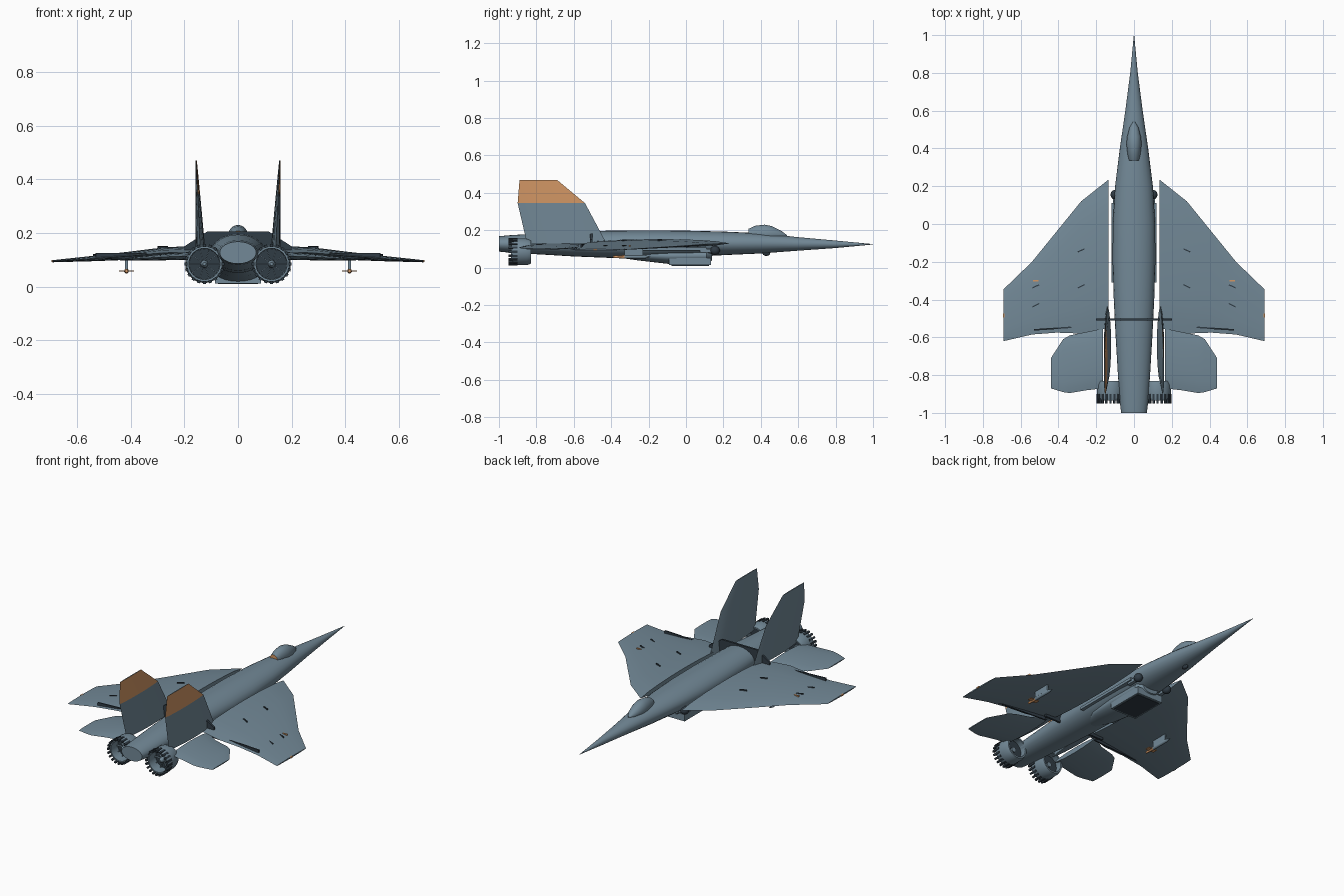
import bpy, bmesh
from math import sin, cos, pi, radians
from mathutils import Matrix, Vector

cube = bpy.data.objects.get("Cube")
if cube:
    bpy.data.objects.remove(cube, do_unlink=True)


def material(name, rgb):
    m = bpy.data.materials.new(name)
    m.use_nodes = True
    col = (*rgb, 1)
    m.diffuse_color = col
    m.node_tree.nodes["Principled BSDF"].inputs["Base Color"].default_value = col
    return m


BLUE = material("steel blue", (0.17, 0.25, 0.31))
DARK = material("dark slate", (0.03, 0.045, 0.06))
ORANGE = material("orange", (0.65, 0.31, 0.13))


def finish(name, bm, *mats, smooth=True, rule=None):
    bmesh.ops.recalc_face_normals(bm, faces=bm.faces)
    bm.normal_update()
    if rule:
        for f in bm.faces:
            f.material_index = rule(f)
    me = bpy.data.meshes.new(name)
    bm.to_mesh(me)
    bm.free()
    ob = bpy.data.objects.new(name, me)
    bpy.context.collection.objects.link(ob)
    for m in mats:
        me.materials.append(m)
    if smooth:
        bpy.ops.object.select_all(action='DESELECT')
        ob.select_set(True)
        bpy.context.view_layer.objects.active = ob
        bpy.ops.object.shade_smooth_by_angle(angle=radians(35))
    return ob


def skin(name, rings, *mats, wrap=False, rule=None):
    """Bridge closed rings; cap the ends, or join last to first."""
    bm = bmesh.new()
    vs = [[bm.verts.new(p) for p in r] for r in rings]
    pairs = list(zip(vs, vs[1:])) + ([(vs[-1], vs[0])] if wrap else [])
    n = len(vs[0])
    for a, b in pairs:
        for i in range(n):
            j = (i + 1) % n
            bm.faces.new((a[i], a[j], b[j], b[i]))
    if not wrap:
        bm.faces.new(vs[0])
        bm.faces.new(vs[-1])
    return finish(name, bm, *mats, rule=rule)


def body(name, sections, *mats, x=0, n=24, **kw):
    """Loft of ellipses along y: (y, centre z, half width, half height)."""
    return skin(name, [[(x + rx * cos(2 * pi * i / n), y, cz + rz * sin(2 * pi * i / n))
                        for i in range(n)] for y, cz, rx, rz in sections], *mats, **kw)


def foil(name, sections, place, *mats, n=10, **kw):
    """Loft of lens sections: (span, leading y, trailing y, offset, thickness)."""
    rings = []
    for s, y0, y1, c, t in sections:
        up = [(y0 + (y1 - y0) * i / n, t / 2 * max(sin(pi * i / n), 0) ** 0.6) for i in range(n + 1)]
        pts = up + [(y, -h) for y, h in up[-2:0:-1]]
        rings.append([place(s, y, c + h) for y, h in pts])
    return skin(name, rings, *mats, **kw)


def box(name, centre, size, mat, turn=0, axis='Z'):
    bm = bmesh.new()
    bmesh.ops.create_cube(bm, size=1, matrix=Matrix.Translation(centre)
                          @ Matrix.Rotation(turn, 4, axis) @ Matrix.Diagonal((*size, 1)))
    return finish(name, bm, mat, smooth=False)


def ball(name, centre, size, mat, rule=None, extra=()):
    bm = bmesh.new()
    bmesh.ops.create_uvsphere(bm, u_segments=20, v_segments=14, radius=1,
                              matrix=Matrix.Translation(centre) @ Matrix.Diagonal((*size, 1)))
    return finish(name, bm, mat, *extra, rule=rule)


# Fuselage, nose to tail
body("fuselage", [(1, .125, .001, .001), (.8, .125, .02, .02), (.6, .127, .046, .036),
                  (.4, .13, .075, .054), (.2, .13, .1, .063), (0, .127, .112, .071),
                  (-.2, .125, .113, .075), (-.4, .125, .107, .073), (-.6, .127, .097, .067),
                  (-.8, .127, .085, .055), (-.95, .127, .074, .046), (-1, .127, .068, .041)], BLUE)

# Canopy with a coloured rear pane
body("canopy", [(.54, .17, .006, .004), (.51, .175, .024, .022), (.46, .18, .037, .042),
                (.42, .18, .04, .05), (.37, .18, .034, .044), (.335, .18, .026, .028)],
     BLUE, ORANGE, rule=lambda f: int(f.normal.y < -.9))

# Belly fairing and bay
body("belly_fairing", [(.14, .07, .05, .03), (.11, .064, .085, .042), (-.09, .062, .09, .042),
                       (-.25, .068, .075, .03), (-.37, .08, .04, .025)], BLUE)
box("belly_deck", (0, -.1, .1), (.236, .42, .016), BLUE)
box("belly_bay", (0, .022, .033), (.17, .225, .04), BLUE)
box("bay_panel", (0, .022, .0125), (.15, .2, .005), DARK)
ball("nose_sensor", (0, .43, .075), (.012, .02, .012), DARK)

# Cross bulkhead between the fins
bm = bmesh.new()
half = [(.115, .205), (.2, .15), (.2, .105)]
outline = half + [(-x, z) for x, z in reversed(half)]
face = bm.faces.new([bm.verts.new((x, -.5, z)) for x, z in outline])
ext = bmesh.ops.extrude_face_region(bm, geom=[face])
bmesh.ops.translate(bm, vec=(0, -.012, 0), verts=[v for v in ext["geom"] if isinstance(v, bmesh.types.BMVert)])
finish("bulkhead", bm, DARK, smooth=False)

for side, s in (("left", 1), ("right", -1)):
    flat = lambda span, y, h, s=s: (s * span, y, h)
    upright = lambda span, y, h, s=s: (s * .145 + h, y, span)

    # Main wing and tailplane
    foil(side + "_wing", [(.135, .235, -.55, .13, .048), (.28, .12, -.58, .126, .04),
                          (.41, -.04, -.575, .115, .03), (.54, -.2, -.585, .105, .02),
                          (.69, -.345, -.62, .095, .008)], flat, BLUE)
    foil(side + "_tailplane", [(.165, -.52, -.87, .115, .03), (.25, -.57, -.88, .112, .026),
                               (.34, -.59, -.895, .107, .02), (.375, -.61, -.89, .105, .016),
                               (.44, -.71, -.87, .1, .006)], flat, BLUE)

    # Fin, tip painted on one face
    foil(side + "_fin", [(.13, -.425, -.85, -s * .005, .038), (.345, -.54, -.9, s * .005, .018),
                         (.47, -.69, -.89, s * .011, .006)], upright, BLUE, ORANGE,
         rule=lambda f: int(f.normal.x > .3 and f.calc_center_median().z > .345))

    # Wing fences, hinge and lights
    for x, y, z in ((.28, -.14, .147), (.28, -.33, .146), (.52, -.33, .117), (.52, -.43, .116)):
        box(side + "_fence", (s * x, y, z), (.04, .006, .008), DARK, turn=-s * .45)
    box(side + "_flap_hinge", (s * .35, -.548, .116), (.36, .008, .02), DARK, turn=-s * .07)
    box(side + "_wing_marker", (s * .52, -.3, .117), (.03, .008, .008), ORANGE)
    box(side + "_tip_light", (s * .69, -.485, .096), (.008, .02, .008), ORANGE)

    # Pylon and store
    box(side + "_pylon", (s * .415, -.28, .085), (.01, .1, .04), BLUE)
    body(side + "_store", [(-.19, .058, .001, .001), (-.22, .058, .009, .009), (-.33, .058, .009, .009),
                           (-.39, .058, .006, .006)], BLUE, ORANGE, x=s * .415, n=12,
         rule=lambda f: int(f.calc_center_median().y < -.33))
    box(side + "_store_fin", (s * .415, -.35, .058), (.055, .03, .004), ORANGE)

    # Small pod beside the belly
    ball(side + "_pod", (s * .1, .155, .092), (.024, .026, .024), DARK)
    box(side + "_pod_strut", (s * .1, .11, .09), (.02, .07, .02), BLUE)

    # Engine nozzle: hollow ring, fan and teeth
    ex, ez = s * .125, .085
    ring = [(-.83, .064), (-.85, .071), (-.92, .071), (-.935, .066), (-.935, .058), (-.83, .055)]
    body(side + "_nozzle", [(y, ez, r, r) for y, r in ring], BLUE, x=ex, n=32, wrap=True)
    body(side + "_fan_disc", [(-.868, ez, .058, .058), (-.873, ez, .058, .058)], DARK, x=ex, n=32)
    body(side + "_fan_hub", [(-.86, ez, .015, .015), (-.9, ez, .014, .014), (-.915, ez, .006, .006)],
         BLUE, x=ex, n=16)
    for k in range(20):
        a = 2 * pi * k / 20
        out = Vector((cos(a), 0, sin(a)))
        box(side + "_nozzle_tooth", Vector((ex, -.925, ez)) + out * .069, (.011, .05, .011), DARK, -a, 'Y')
        if k % 2 == 0:
            box(side + "_fan_blade", Vector((ex, -.88, ez)) + out * .035, (.048, .012, .004), BLUE, -a, 'Y')
